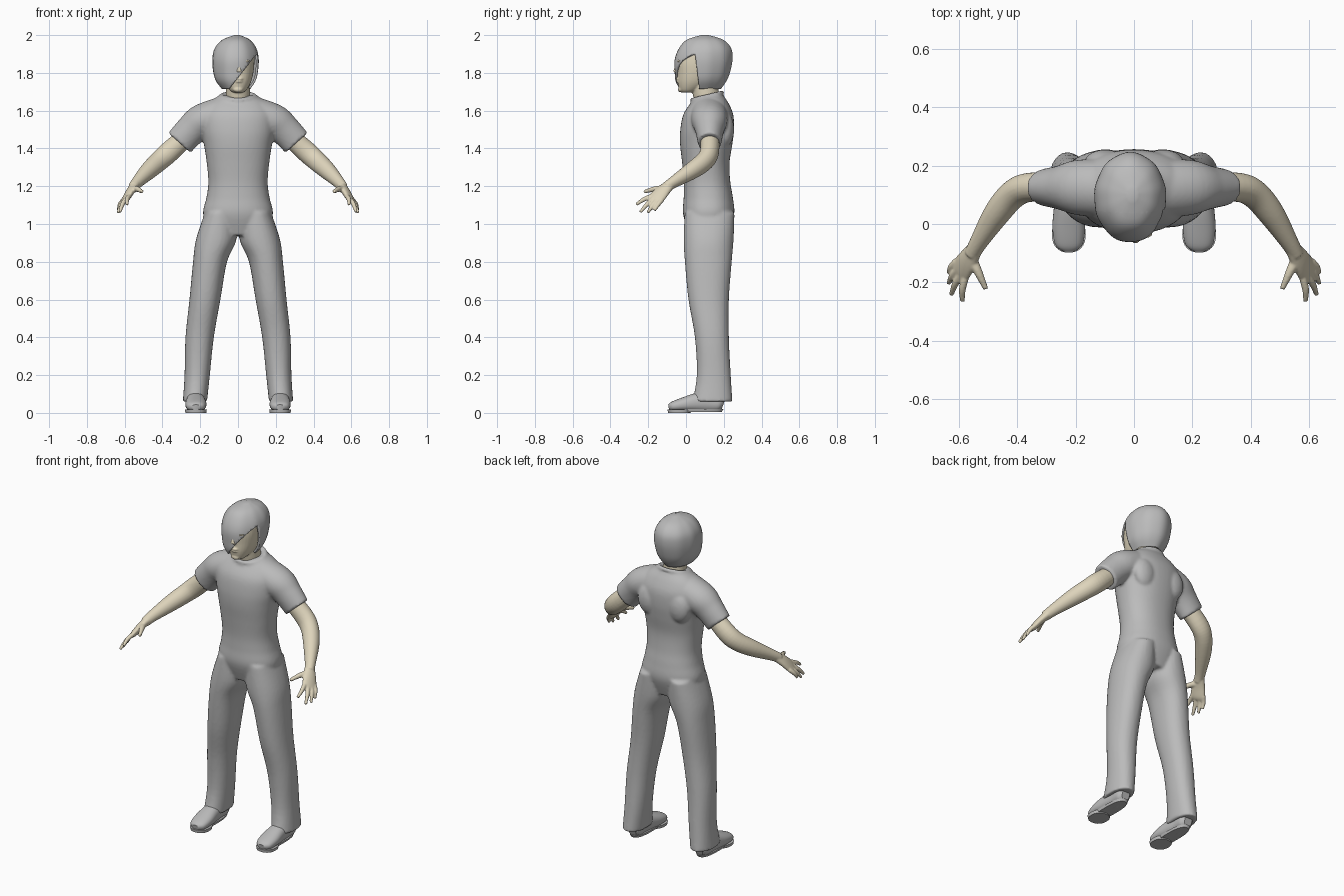
import bpy, bmesh, math
from mathutils import Vector, Matrix

cube = bpy.data.objects.get("Cube")
if cube:
    bpy.data.objects.remove(cube)


def material(name, rgb):
    m = bpy.data.materials.new(name)
    m.use_nodes = True
    m.diffuse_color = (*rgb, 1)
    m.node_tree.nodes["Principled BSDF"].inputs["Base Color"].default_value = (*rgb, 1)
    return m


GREY = material("soft grey", (0.5, 0.5, 0.5))
SKIN = material("pale skin", (0.73, 0.66, 0.5))


def smooth_path(pts, steps=5):
    """Catmull-Rom through points carrying position and two radii."""
    out = []
    for i in range(len(pts) - 1):
        p = [Vector(pts[max(0, min(len(pts) - 1, i + k))]) for k in (-1, 0, 1, 2)]
        for s in range(steps):
            t = s / steps
            out.append(0.5 * (2 * p[1] + (p[2] - p[0]) * t
                              + (2 * p[0] - 5 * p[1] + 4 * p[2] - p[3]) * t * t
                              + (3 * p[1] - p[0] - 3 * p[2] + p[3]) * t ** 3))
    return out + [Vector(pts[-1])]


def tube(bm, pts, side=(1, 0, 0), axis=None, power=2.0, seg=32, flip=1, caps=True):
    """Loft through (x, y, z, radius along side, radius across)."""
    path = smooth_path(pts)
    rings = []
    for i, p in enumerate(path):
        c = Vector(p[:3])
        a, b = path[max(i - 1, 0)], path[min(i + 1, len(path) - 1)]
        t = Vector(axis) if axis else (Vector(b[:3]) - Vector(a[:3])).normalized()
        u = Vector(side)
        u = (u - t * u.dot(t)).normalized()
        v = t.cross(u)
        ring = []
        for k in range(seg):
            ang = math.tau * k / seg
            cs, sn = math.cos(ang), math.sin(ang)
            co = (c + u * math.copysign(abs(cs) ** (2 / power), cs) * p[3]
                  + v * math.copysign(abs(sn) ** (2 / power), sn) * p[4])
            co.x *= flip
            ring.append(bm.verts.new(co))
        rings.append(ring)
    for r, q in zip(rings, rings[1:]):
        for k in range(seg):
            n = (k + 1) % seg
            bm.faces.new((r[k], r[n], q[n], q[k]))
    if caps:
        bm.faces.new(rings[0])
        bm.faces.new(rings[-1])


def ball(bm, loc, size):
    bmesh.ops.create_uvsphere(bm, u_segments=20, v_segments=12, radius=1,
                              matrix=Matrix.Translation(loc) @ Matrix.Diagonal((*size, 1)))


def finish(bm, name, mat, voxel=None, iterations=3):
    bmesh.ops.recalc_face_normals(bm, faces=bm.faces)
    for f in bm.faces:
        f.smooth = True
    me = bpy.data.meshes.new(name)
    bm.to_mesh(me)
    bm.free()
    me.materials.append(mat)
    ob = bpy.data.objects.new(name, me)
    bpy.context.collection.objects.link(ob)
    if voxel:
        rm = ob.modifiers.new("blend", 'REMESH')
        rm.mode = 'VOXEL'
        rm.voxel_size = voxel
        rm.use_smooth_shade = True
        sm = ob.modifiers.new("soften", 'SMOOTH')
        sm.factor = 0.5
        sm.iterations = iterations
    return ob


UP = (0, 0, 1)

# Shirt and trousers, blended into one suit of clothes
bm = bmesh.new()
torso = [(0.94, .12, .15, .10), (1.05, .12, .185, .135), (1.14, .118, .167, .13),
         (1.22, .112, .157, .123), (1.32, .105, .165, .125), (1.42, .107, .18, .138),
         (1.5, .112, .195, .142), (1.58, .118, .195, .132), (1.64, .125, .16, .1),
         (1.68, .13, .1, .068)]
tube(bm, [(0, cy, z, rx, ry) for z, cy, rx, ry in torso], axis=UP, power=2.25, seg=48)
leg = [(1.06, .095, .125, .08, .132), (0.92, .115, .12, .107, .132), (0.8, .148, .118, .09, .124),
       (0.6, .175, .12, .082, .107), (0.4, .203, .137, .075, .09), (0.2, .216, .147, .067, .09),
       (0.06, .228, .14, .064, .106)]
for s in (1, -1):
    tube(bm, [(x, y, z, rx, ry) for z, x, y, rx, ry in leg], axis=UP, power=2.2, flip=s)
    # short sleeve
    tube(bm, [(.08, .12, 1.585, .09, .1), (.19, .125, 1.545, .09, .095),
              (.25, .125, 1.495, .083, .076), (.31, .125, 1.43, .079, .062)],
         side=(.76, 0, .65), flip=s)
    # shoulder blade
    ball(bm, (s * .1, .21, 1.5), (.07, .045, .09))
# collar rib
collar = Matrix.Translation((0, .112, 1.675)) @ Matrix.Rotation(math.radians(14), 3, 'X').to_4x4()
loop = [collar @ Vector((.088 * math.cos(a), .08 * math.sin(a), 0))
        for a in [math.tau * k / 16 for k in range(17)]]
tube(bm, [(*p, .013, .013) for p in loop], side=UP, seg=10)
finish(bm, "shirt_and_trousers", GREY, 0.009)

# Shoes with flat soles
for s, word in ((1, "left"), (-1, "right")):
    bm = bmesh.new()
    tube(bm, [(.223, -.092, .03, .022, .014), (.223, -.07, .034, .047, .026),
              (.223, -.01, .045, .056, .038), (.224, .06, .056, .05, .05),
              (.225, .12, .06, .045, .055), (.225, .175, .052, .043, .045),
              (.225, .198, .045, .025, .03)], flip=s, power=2.3)
    finish(bm, word + "_shoe", GREY)
    bm = bmesh.new()
    tube(bm, [(.223, -.035, 0, .055, .06), (.223, -.035, .018, .058, .063)],
         axis=UP, power=2.3, flip=s)
    tube(bm, [(.224, .06, .006, .042, .13), (.224, .06, .02, .046, .138)],
         axis=UP, power=2.6, flip=s)
    finish(bm, word + "_sole", GREY)

# Bare arms with hands
across = Vector((.4, .88, -.26)).normalized()
tips = [(.587, -.264, 1.103), (.625, -.242, 1.063), (.634, -.203, 1.06), (.634, -.167, 1.072)]
for s, word in ((1, "left"), (-1, "right")):
    bm = bmesh.new()
    tube(bm, [(.26, .125, 1.475, .05, .05), (.36, .125, 1.385, .056, .05),
              (.415, .1, 1.335, .053, .049), (.47, .035, 1.285, .047, .045),
              (.53, -.06, 1.225, .033, .031), (.555, -.105, 1.195, .028, .026)],
         side=(.5, 0, 1), flip=s, seg=24)
    tube(bm, [(.54, -.08, 1.213, .027, .024), (.57, -.125, 1.172, .04, .021),
              (.592, -.158, 1.135, .045, .017), (.602, -.172, 1.122, .04, .011)],
         side=across, flip=s, seg=24)
    for i, tip in enumerate(tips):
        base = Vector((.592, -.157, 1.137)) + across * (i - 1.5) * .023
        mid = base.lerp(Vector(tip), .5) + Vector((.005, 0, .004))
        tube(bm, [(*base, .013, .013), (*mid, .012, .012), (*tip, .008, .008)],
             side=across, flip=s, seg=12)
    tube(bm, [(.558, -.115, 1.185, .02, .02), (.533, -.165, 1.185, .015, .015),
              (.507, -.222, 1.17, .009, .009)], side=UP, flip=s, seg=12)
    finish(bm, word + "_arm", SKIN, 0.005, 2)

# Head and neck
bm = bmesh.new()
head = [(1.695, .005, .025, .025), (1.71, .018, .045, .053), (1.75, .042, .068, .086),
        (1.8, .055, .081, .1), (1.86, .066, .087, .112), (1.92, .08, .082, .105),
        (1.965, .09, .045, .06)]
tube(bm, [(0, cy, z, rx, ry) for z, cy, rx, ry in head], axis=UP, power=2.1)
tube(bm, [(0, .125, 1.6, .066, .068), (0, .105, 1.69, .064, .07), (0, .095, 1.78, .064, .07)],
     axis=UP)
# nose, lips, brow and chin
tube(bm, [(.005, -.035, 1.86, .009, .01), (.005, -.05, 1.825, .011, .012),
          (.005, -.056, 1.803, .016, .012)], seg=12)
ball(bm, (.003, -.044, 1.768), (.024, .01, .006))
ball(bm, (.003, -.042, 1.755), (.02, .01, .006))
ball(bm, (0, -.028, 1.712), (.026, .015, .015))
for s in (1, -1):
    ball(bm, (s * .035, -.032, 1.862), (.03, .018, .008))
    ball(bm, (s * .035, -.028, 1.843), (.015, .014, .009))
finish(bm, "head_and_neck", SKIN, 0.005, 2)

# Bobbed hair with a slanted fringe
bm = bmesh.new()
bob = [(1.715, -.01, .072, .075, .112), (1.755, -.012, .078, .104, .134),
       (1.8, -.013, .085, .118, .146), (1.87, -.013, .092, .123, .153),
       (1.93, -.013, .1, .11, .138), (1.975, -.01, .1, .073, .097), (2.0, -.005, .1, .015, .02)]
tube(bm, [(x, y, z, rx, ry) for z, x, y, rx, ry in bob], axis=UP, seg=64)
fringe_at, fringe_no = Vector((.103, 0, 1.905)), Vector((.175, 0, -.138)).normalized()
side_at, side_no = Vector((0, .06, 1.8)), Vector((0, -1, -.12)).normalized()
for at, no in ((fringe_at, fringe_no), (side_at, side_no)):
    bmesh.ops.bisect_plane(bm, geom=bm.verts[:] + bm.edges[:] + bm.faces[:],
                           plane_co=at, plane_no=no)


def is_open(f):
    c = f.calc_center_median()
    under = c.z < 1.716
    return under or ((c - fringe_at).dot(fringe_no) > 0 and (c - side_at).dot(side_no) > 0)


bmesh.ops.delete(bm, geom=[f for f in bm.faces if is_open(f)], context='FACES')
# the fringe side sits a little proud along the parting
for v in bm.verts:
    wave = math.sin(9 * math.atan2(v.co.y - .1, v.co.x + .01))
    v.co.xy += (v.co.xy - Vector((-.01, .09))) * .008 * wave
hair = finish(bm, "hair", GREY)
thick = hair.modifiers.new("thickness", 'SOLIDIFY')
thick.thickness = 0.012
thick.offset = -1

# Keep hard edges on the unblended parts
for ob in bpy.context.scene.objects:
    ob.select_set(ob.name == "hair" or "sho" in ob.name or "sole" in ob.name)
bpy.data.objects["shirt_and_trousers"].select_set(False)
bpy.context.view_layer.objects.active = hair
bpy.ops.object.shade_smooth_by_angle(angle=math.radians(40))
